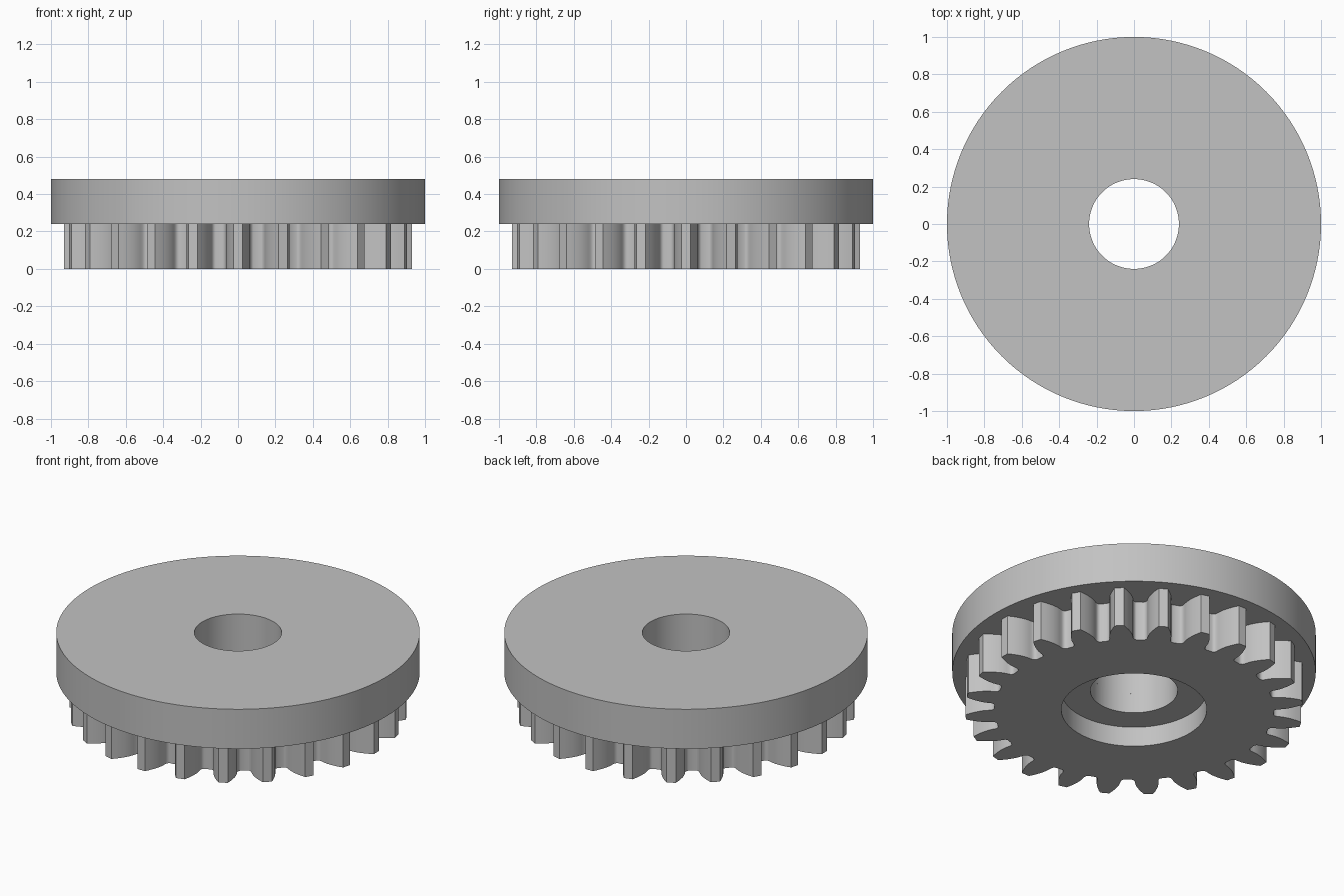
import bpy, bmesh
from math import sin, cos, tan, acos, radians, degrees, pi

cube = bpy.data.objects.get("Cube")
if cube:
    bpy.data.objects.remove(cube, do_unlink=True)

TEETH = 24
TIP, ROOT, PITCH = 0.93, 0.769, 0.858
BASE = PITCH * cos(radians(20))
BORE, RECESS, RIM = 0.24, 0.40, 1.0
LEDGE, SEAT, TOP = 0.12, 0.24, 0.48

grey = bpy.data.materials.new("plain grey")
grey.use_nodes = True
colour = (0.54, 0.54, 0.54, 1)
grey.diffuse_color = colour
grey.node_tree.nodes["Principled BSDF"].inputs["Base Color"].default_value = colour


def circle(radius, angles):
    return [(radius, a) for a in angles]


def loft(name, sections, closed):
    """Bridge stacked rings of (radius, angle) points, each at its own height."""
    bm = bmesh.new()
    rings = [[bm.verts.new((r * cos(a), r * sin(a), z)) for r, a in pts]
             for pts, z in sections]
    pairs = list(zip(rings, rings[1:]))
    if closed:
        pairs.append((rings[-1], rings[0]))
    for low, high in pairs:
        n = len(low)
        for i in range(n):
            j = (i + 1) % n
            bm.faces.new((low[i], low[j], high[j], high[i]))
    bmesh.ops.recalc_face_normals(bm, faces=bm.faces)
    mesh = bpy.data.meshes.new(name)
    bm.to_mesh(mesh)
    bm.free()
    mesh.materials.append(grey)
    obj = bpy.data.objects.new(name, mesh)
    bpy.context.collection.objects.link(obj)
    bpy.ops.object.select_all(action='DESELECT')
    obj.select_set(True)
    bpy.context.view_layer.objects.active = obj
    bpy.ops.object.shade_smooth_by_angle(angle=radians(30))
    return obj


def involute(r):
    a = acos(min(1, BASE / r))
    return tan(a) - a


# Half a tooth: involute flank from tip to base, then a rounded root
half_base = pi / TEETH / 2 + involute(PITCH)
flank = []
for i in range(6):
    r = TIP + (BASE - TIP) * i / 5
    flank.append((r, half_base - involute(r)))
flank += [(0.79, radians(4.7)), (0.779, radians(5.0)),
          (0.772, radians(5.5)), (ROOT, radians(6.1))]
tooth = [(r, -a) for r, a in reversed(flank)] + flank
outline = [(r, a + 2 * pi * k / TEETH) for k in range(TEETH) for r, a in tooth]
gear_angles = [a for r, a in outline]

# Toothed ring with a stepped recess underneath
loft("gear_ring", [
    (outline, SEAT),
    (outline, 0),
    (circle(RECESS, gear_angles), 0),
    (circle(RECESS, gear_angles), LEDGE),
    (circle(BORE, gear_angles), LEDGE),
    (circle(BORE, gear_angles), SEAT),
], closed=False)

# Flat round flange on top with the central bore
even = [2 * pi * i / 128 for i in range(128)]
loft("flange_disc", [
    (circle(BORE, even), SEAT),
    (circle(BORE, even), TOP),
    (circle(RIM, even), TOP),
    (circle(RIM, even), SEAT),
], closed=True)
